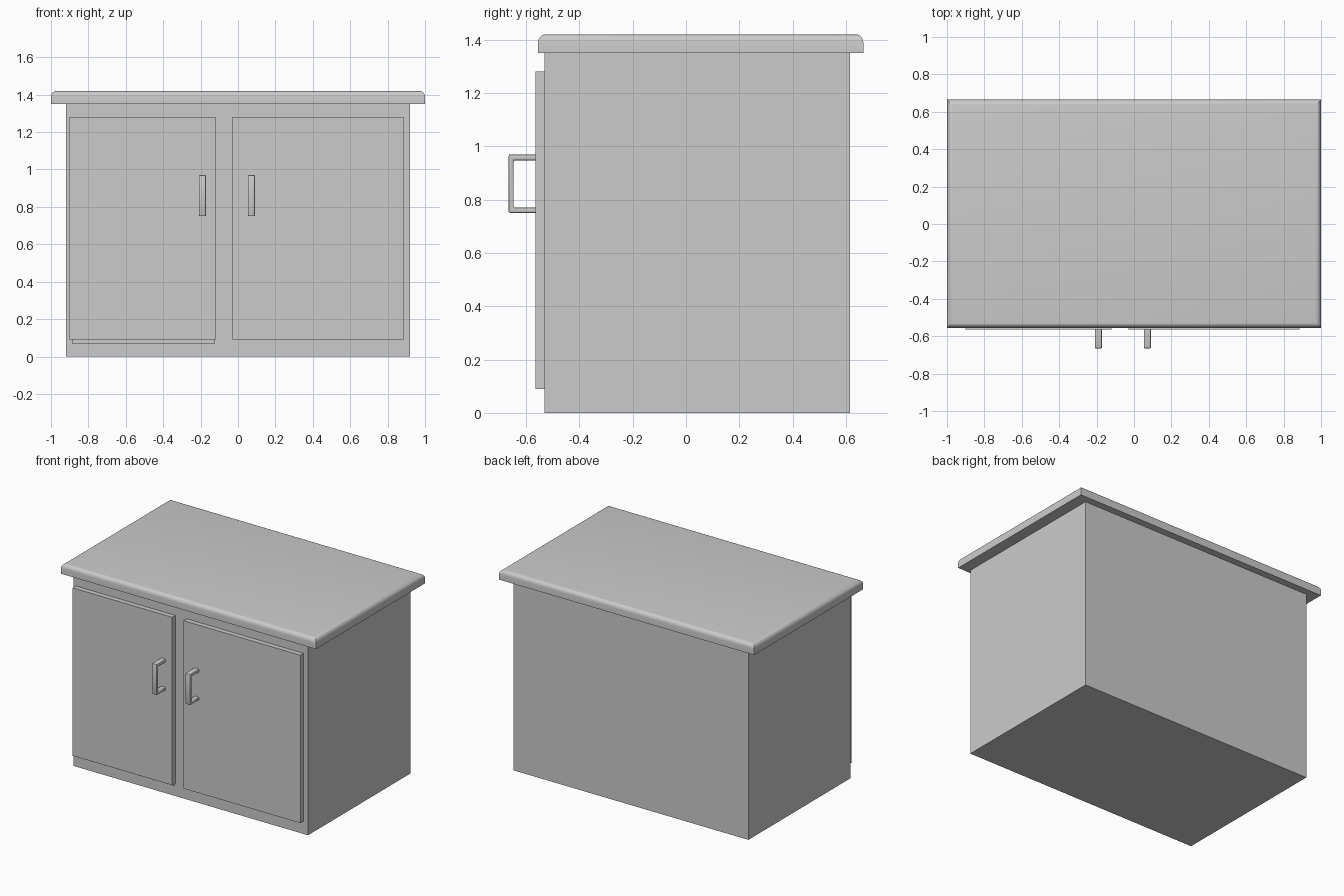
import bpy, bmesh

if "Cube" in bpy.data.objects:
    bpy.data.objects.remove(bpy.data.objects["Cube"])


def finish(bm, name, smooth=False):
    bmesh.ops.recalc_face_normals(bm, faces=bm.faces[:])
    mesh = bpy.data.meshes.new(name)
    bm.to_mesh(mesh)
    bm.free()
    ob = bpy.data.objects.new(name, mesh)
    bpy.context.collection.objects.link(ob)
    if smooth:
        bpy.ops.object.select_all(action='DESELECT')
        ob.select_set(True)
        bpy.context.view_layer.objects.active = ob
        bpy.ops.object.shade_smooth_by_angle(angle=0.6)
    return ob


def box_mesh(x, y, z):
    bm = bmesh.new()
    bmesh.ops.create_cube(bm, size=1)
    for v in bm.verts:
        v.co = [r[0] if c < 0 else r[1] for c, r in zip(v.co, (x, y, z))]
    return bm


def handle(name, x):
    # C-shaped side profile (y, z), extruded across x, edges softened
    profile = [(-0.565, 0.75), (-0.665, 0.75), (-0.665, 0.97), (-0.565, 0.97),
               (-0.565, 0.947), (-0.647, 0.947), (-0.647, 0.77), (-0.565, 0.77)]
    bm = bmesh.new()
    face = bm.faces.new([bm.verts.new((x - 0.019, y, z)) for y, z in profile])
    ext = bmesh.ops.extrude_face_region(bm, geom=[face])
    for v in ext['geom']:
        if isinstance(v, bmesh.types.BMVert):
            v.co.x += 0.038
    bmesh.ops.recalc_face_normals(bm, faces=bm.faces[:])
    edges = [e for e in bm.edges if any(v.co.y < -0.57 for v in e.verts)]
    bmesh.ops.bevel(bm, geom=edges, offset=0.006, segments=2, profile=0.5,
                    affect='EDGES', clamp_overlap=True)
    finish(bm, name, True)


# Cabinet body with the opening behind the left door
body = finish(box_mesh((-0.92, 0.92), (-0.53, 0.615), (0, 1.35)), "cabinet_body")
cutter = finish(box_mesh((-0.885, -0.125), (-0.6, 0.4), (0.07, 1.26)), "opening_cutter")
cutter.hide_render = True
cutter.hide_set(True)
cut = body.modifiers.new("opening", 'BOOLEAN')
cut.operation = 'DIFFERENCE'
cut.solver = 'EXACT'
cut.object = cutter

# Countertop with rounded upper rim
bm = box_mesh((-1, 1), (-0.555, 0.665), (1.35, 1.42))
rim = [e for e in bm.edges if all(v.co.z > 1.4 for v in e.verts)]
bmesh.ops.bevel(bm, geom=rim, offset=0.03, segments=5, profile=0.5, affect='EDGES')
finish(bm, "countertop", True)

# Doors and their pull handles
for side, x, hx in (("left", (-0.90, -0.12), -0.19), ("right", (-0.03, 0.885), 0.072)):
    finish(box_mesh(x, (-0.565, -0.53), (0.09, 1.28)), side + "_door")
    handle(side + "_handle", hx)
